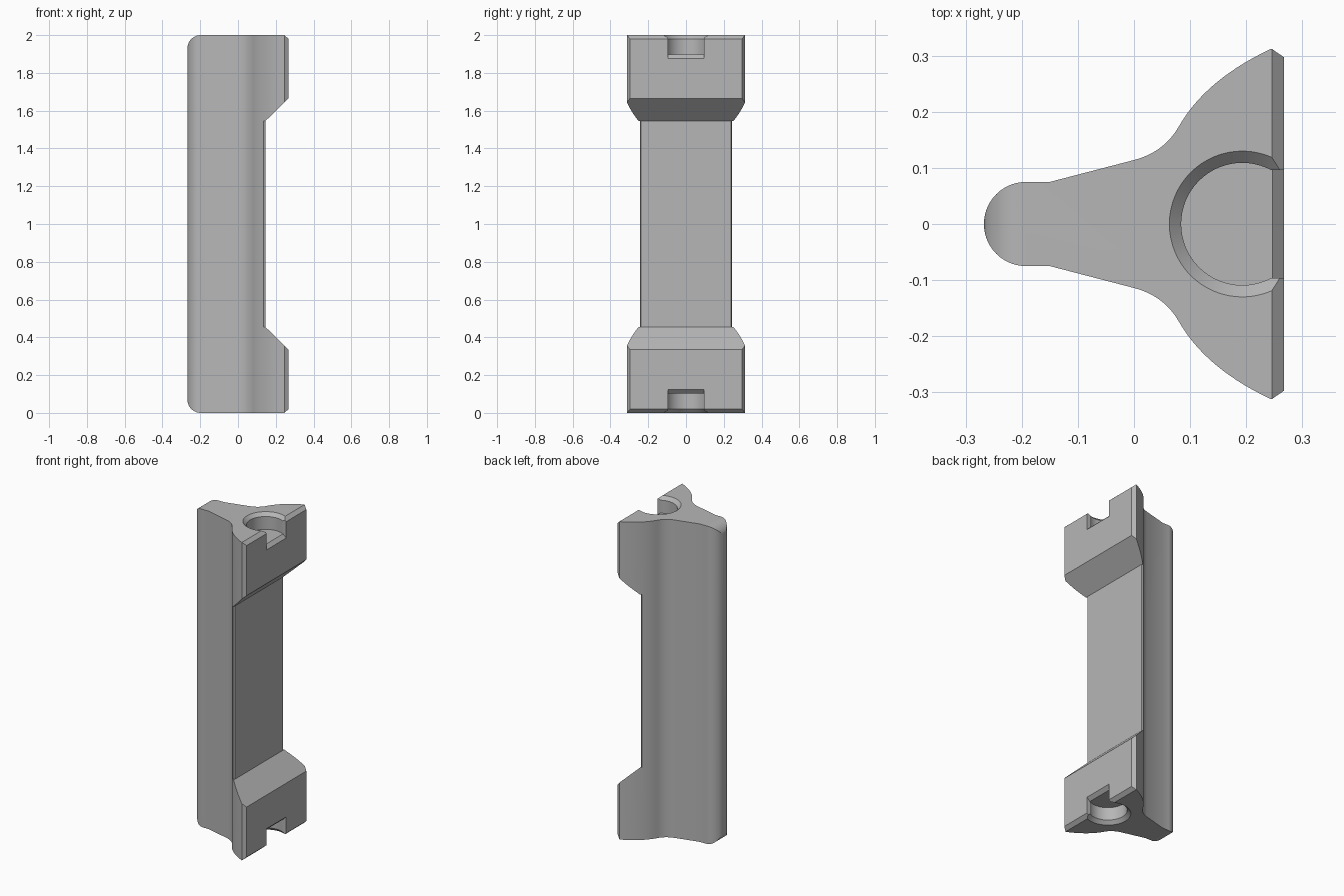
import bpy, bmesh, math
from mathutils import Vector

cube = bpy.data.objects.get("Cube")
if cube:
    bpy.data.objects.remove(cube, do_unlink=True)

grey = bpy.data.materials.new("plain grey")
grey.use_nodes = True
colour = (0.47, 0.47, 0.47, 1)
grey.diffuse_color = colour
grey.node_tree.nodes["Principled BSDF"].inputs["Base Color"].default_value = colour


def loft(name, rings):
    """Closed solid through a stack of point rings."""
    bm = bmesh.new()
    loops = [[bm.verts.new(p) for p in ring] for ring in rings]
    n = len(loops[0])
    for a, b in zip(loops, loops[1:]):
        for i in range(n):
            j = (i + 1) % n
            bm.faces.new((a[i], a[j], b[j], b[i]))
    bm.faces.new(loops[0])
    bm.faces.new(loops[-1])
    bmesh.ops.recalc_face_normals(bm, faces=bm.faces)
    mesh = bpy.data.meshes.new(name)
    bm.to_mesh(mesh)
    bm.free()
    mesh.materials.append(grey)
    obj = bpy.data.objects.new(name, mesh)
    bpy.context.collection.objects.link(obj)
    return obj


def plan_prism(name, pts, z0, z1):
    return loft(name, [[(x, y, z) for x, y in pts] for z in (z0, z1)])


def side_prism(name, pts, half):
    return loft(name, [[(x, y, z) for x, z in pts] for y in (-half, half)])


def curve(a, b, c, steps=14):
    a, b, c = Vector(a), Vector(b), Vector(c)
    ts = [i / steps for i in range(steps + 1)]
    return [tuple(a * (1 - t) ** 2 + b * 2 * t * (1 - t) + c * t * t) for t in ts]


def arc(cx, cy, r, start, end, steps=14):
    angles = [math.radians(start + (end - start) * i / steps) for i in range(steps + 1)]
    return [(cx + r * math.cos(a), cy + r * math.sin(a)) for a in angles]


def boolean(target, cutter, operation):
    mod = target.modifiers.new(cutter.name, 'BOOLEAN')
    mod.operation = operation
    mod.solver = 'EXACT'
    mod.object = cutter
    bpy.context.view_layer.objects.active = target
    bpy.ops.object.modifier_apply(modifier=mod.name)
    bpy.data.objects.remove(cutter, do_unlink=True)


# Plan outline: round nose, straight flank, flared wing, bevelled front edge
half = arc(-0.1925, 0, 0.075, 180, 90)
half += [(-0.15, 0.075)]
half += curve((0, 0.114), (0.0537, 0.128), (0.08, 0.174))
half += curve((0.08, 0.174), (0.128, 0.258), (0.245, 0.3125))[1:]
half += [(0.2675, 0.297)]
outline = half + [(x, -y) for x, y in reversed(half[1:])]
body = plan_prism("bracket_body", outline, 0, 2)

# Side outline: rounded nose corners, bevelled ends, recessed waist
upper = [(0.145, 1.545), (0.2675, 1.665), (0.2675, 1.98), (0.2455, 2)]
upper += arc(-0.1975, 1.93, 0.07, 90, 180)
side = upper + [(x, 2 - z) for x, z in reversed(upper)]
boolean(body, side_prism("side_shape", side, 0.5), 'INTERSECT')

# Thin bevel along both edges of the waist
for s in (1, -1):
    bevel = [(0.135, s * 0.243), (0.145, s * 0.238), (0.155, s * 0.233),
             (0.155, s * 0.27), (0.135, s * 0.27)]
    boolean(body, plan_prism("waist_bevel", bevel, 0.455, 1.545), 'DIFFERENCE')

# Countersunk round socket and front slot at each end
for flip in (False, True):
    def end(z):
        return 2 - z if flip else z

    rings = [[(x, y, end(z)) for x, y in arc(0.193, 0, r, 0, 354.375, 63)]
             for r, z in ((0.109, 1.898), (0.109, 1.979), (0.15, 2.02))]
    boolean(body, loft("socket", rings), 'DIFFERENCE')
    slot = [(0.22, 2.1), (0.22, 1.898), (0.2465, 1.898), (0.3, 1.845), (0.3, 2.1)]
    boolean(body, side_prism("slot", [(x, end(z)) for x, z in slot], 0.0965), 'DIFFERENCE')

bpy.ops.object.select_all(action='DESELECT')
body.select_set(True)
bpy.context.view_layer.objects.active = body
bpy.ops.object.shade_smooth_by_angle(angle=math.radians(20))
